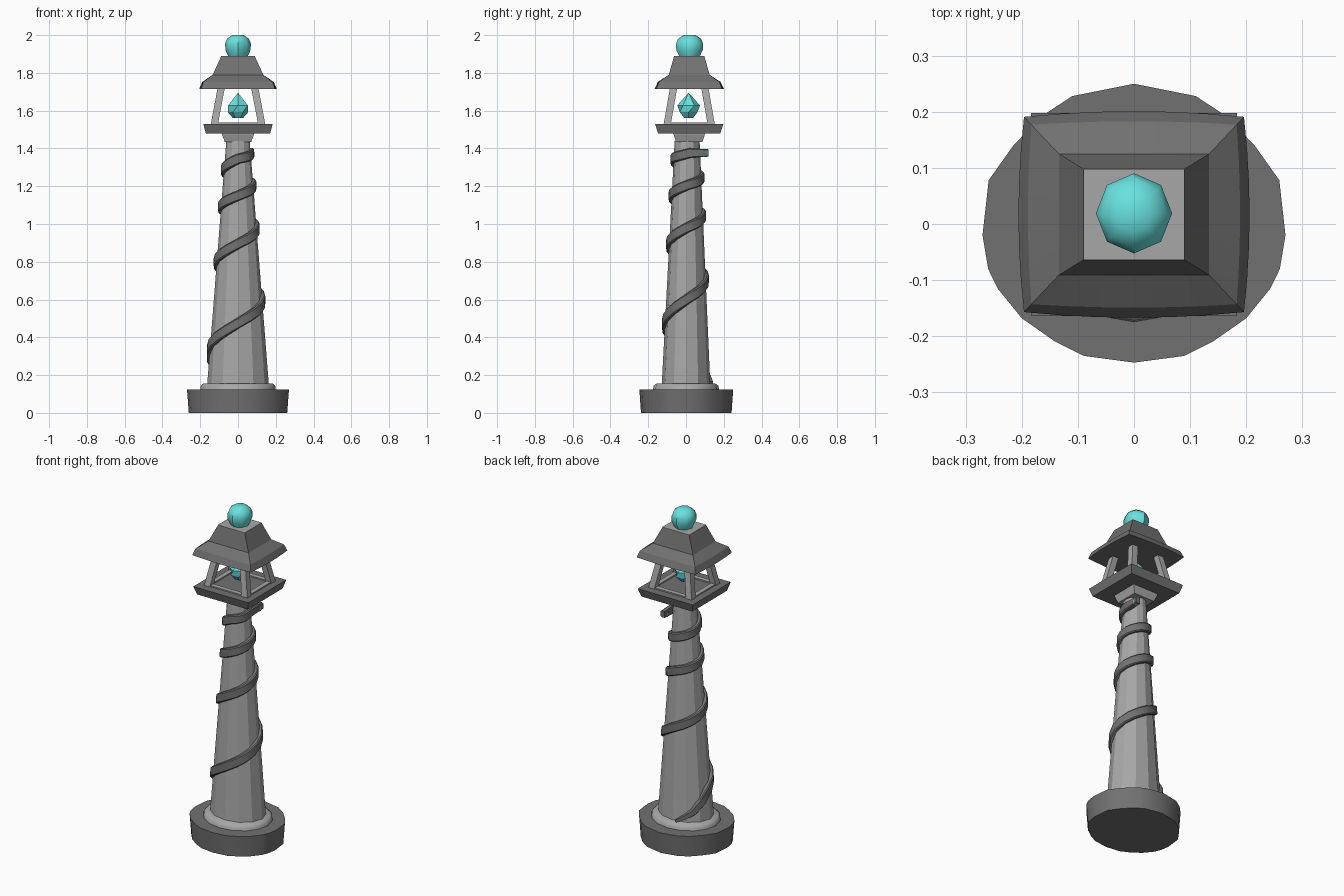
import bpy, bmesh, math
from mathutils import Vector

if "Cube" in bpy.data.objects:
    bpy.data.objects.remove(bpy.data.objects["Cube"])

CY = 0.017  # lantern axis offset in y


def material(name, col):
    m = bpy.data.materials.new(name)
    m.diffuse_color = (*col, 1)
    m.use_nodes = True
    m.node_tree.nodes["Principled BSDF"].inputs["Base Color"].default_value = m.diffuse_color
    return m


teal = material("teal", (.14, .76, .74))
stone = material("light_stone", (.39, .39, .39))
dark = material("dark_stone", (.165, .165, .165))


def finish(name, bm, smooth=None, mat=None):
    bmesh.ops.recalc_face_normals(bm, faces=bm.faces)
    me = bpy.data.meshes.new(name)
    bm.to_mesh(me)
    bm.free()
    ob = bpy.data.objects.new(name, me)
    bpy.context.collection.objects.link(ob)
    me.materials.append(mat)
    if smooth:
        bpy.ops.object.select_all(action='DESELECT')
        ob.select_set(True)
        bpy.context.view_layer.objects.active = ob
        bpy.ops.object.shade_smooth_by_angle(angle=math.radians(smooth))
    return ob


def loft(name, rings, mat, smooth=None):
    """Skin a stack of equal-length rings and cap both ends."""
    bm = bmesh.new()
    vs = [[bm.verts.new(p) for p in r] for r in rings]
    n = len(vs[0])
    for a, b in zip(vs, vs[1:]):
        for i in range(n):
            j = (i + 1) % n
            bm.faces.new((a[i], a[j], b[j], b[i]))
    bm.faces.new(vs[0][::-1])
    bm.faces.new(vs[-1])
    bmesh.ops.remove_doubles(bm, verts=bm.verts, dist=1e-5)
    return finish(name, bm, smooth, mat)


def oval(rx, ry, z, n, cy=0.0, turn=0.0):
    return [(rx * math.cos(2 * math.pi * i / n + turn),
             cy + ry * math.sin(2 * math.pi * i / n + turn), z) for i in range(n)]


def rect(hx, hy, z, cx=0.0, cy=CY):
    return [(cx + sx * hx, cy + sy * hy, z) for sx, sy in ((-1, -1), (1, -1), (1, 1), (-1, 1))]


# Base: irregular rounded plinth, half outline mirrored across x
half = [(0, -.247), (.09, -.235), (.14, -.21), (.2, -.168), (.243, -.115), (.26, -.08), (.27, -.02),
        (.259, .078), (.215, .14), (.165, .192), (.11, .228), (0, .25)]
outline = half + [(-x, y) for x, y in half[-2:0:-1]]
loft("base", [[(x * s, y * s, z) for x, y in outline] for s, z in ((.965, 0), (1, .125))], dark, 30)

# Collar at the column foot
loft("collar", [oval(.2, .175, .12, 16), oval(.197, .172, .143, 16), oval(.182, .155, .156, 16)], stone, 50)

# Tapered column
Z0, Z1 = .14, 1.44


def column_size(z):
    t = (z - Z0) / (Z1 - Z0)
    return .164 - .102 * t, .129 - .063 * t, .006 * t


loft("column", [oval(*column_size(z)[:2], z, 12, column_size(z)[2]) for z in (Z0, Z1)], stone)

# Spiral band: (angle, height) keys, counter-clockwise going up
keys = [(100, .16), (135, .22), (180, .34), (270, .475), (360, .60), (450, .71), (540, .80), (630, .895),
        (720, .98), (810, 1.045), (900, 1.09), (990, 1.15), (1080, 1.205), (1170, 1.245),
        (1260, 1.285), (1350, 1.345), (1440, 1.37)]
path = []
for (a0, h0), (a1, h1) in zip(keys, keys[1:]):
    steps = max(1, round((a1 - a0) / 22))
    for k in range(steps):
        t = k / steps
        path.append((a0 + (a1 - a0) * t, h0 + (h1 - h0) * t))
pts, outs = [], []
for a, h in path:
    rx, ry, cy = column_size(h)
    c, s = math.cos(math.radians(a)), math.sin(math.radians(a))
    pts.append(Vector((rx * c, cy + ry * s, h)))
    outs.append(Vector((c / rx, s / ry, 0)).normalized())
for y in (.02, .07, .12):  # loose end running off behind the column
    pts.append(Vector((.068, y, 1.376)))
    outs.append(Vector((1, 0, 0)))
rings = []
for i, (p, o) in enumerate(zip(pts, outs)):
    tan = (pts[min(i + 1, len(pts) - 1)] - pts[max(i - 1, 0)]).normalized()
    up = o.cross(tan).normalized()
    w = .026 * min(1, .3 + i * .2, .75 + (len(pts) - 1 - i) * .12)
    rings.append([p - o * .01 - up * w, p + o * .011 - up * w, p + o * .017 - up * w * .8,
                  p + o * .017 + up * w * .8, p + o * .011 + up * w, p - o * .01 + up * w])
loft("spiral_band", rings, dark, 35)

# Small teal inlay on the loose end
loft("band_inlay", [oval(.016, .016, 1.355, 6, .095), oval(.016, .016, 1.382, 6, .095)], teal)
bpy.data.objects["band_inlay"].location.x = .071

# Lantern neck and platform
loft("neck", [rect(.07, .07, 1.434), rect(.085, .083, 1.475), rect(.085, .083, 1.485)], stone)
loft("platform", [rect(.17, .165, 1.48), rect(.184, .181, 1.53)], dark)

# Low sill between the posts and four leaning posts
for s in (-1, 1):
    loft("sill_side", [rect(.014, .12, z, s * .126) for z in (1.525, 1.537)], stone)
    loft("sill_end", [rect(.126, .014, z, 0, CY + s * .116) for z in (1.525, 1.537)], stone)
    for t in (-1, 1):
        loft("post", [rect(.019, .019, 1.525, s * .126, CY + t * .117),
                      rect(.019, .019, 1.725, s * .088, CY + t * .082)], stone)


# Roof: two square tiers, lower one with bowed eaves
def bowed(hx, hy, z, bow, n=6):
    c = rect(hx, hy, z)
    ring = []
    for i in range(4):
        a, b = Vector(c[i]), Vector(c[(i + 1) % 4])
        d = (b - a).normalized()
        for k in range(n):
            t = k / n
            ring.append(a.lerp(b, t) + Vector((d.y, -d.x, 0)) * bow * 4 * t * (1 - t))
    return ring


loft("roof", [bowed(.196, .174, 1.714, .01), bowed(.183, .160, 1.752, .006),
              bowed(.134, .108, 1.79, 0), bowed(.09, .081, 1.886, 0)], dark, 29)
loft("roof_cap", [rect(.09, .081, z) for z in (1.884, 1.889)], stone)

# Teal crystal inside and orb on top
crystal = [oval(r, r, z, 6, CY - .003, turn) for r, z, turn in
           ((.026, 1.56, 0), (.054, 1.592, .0), (.06, 1.628, math.pi / 6), (0, 1.695, 0))]
loft("crystal", crystal, teal)
loft("orb", [oval(r, r * 1.05, z, 8, .019) for r, z in
             ((.05, 1.885), (.067, 1.922), (.068, 1.955), (.058, 1.98), (.031, 2.0))], teal, 42)
